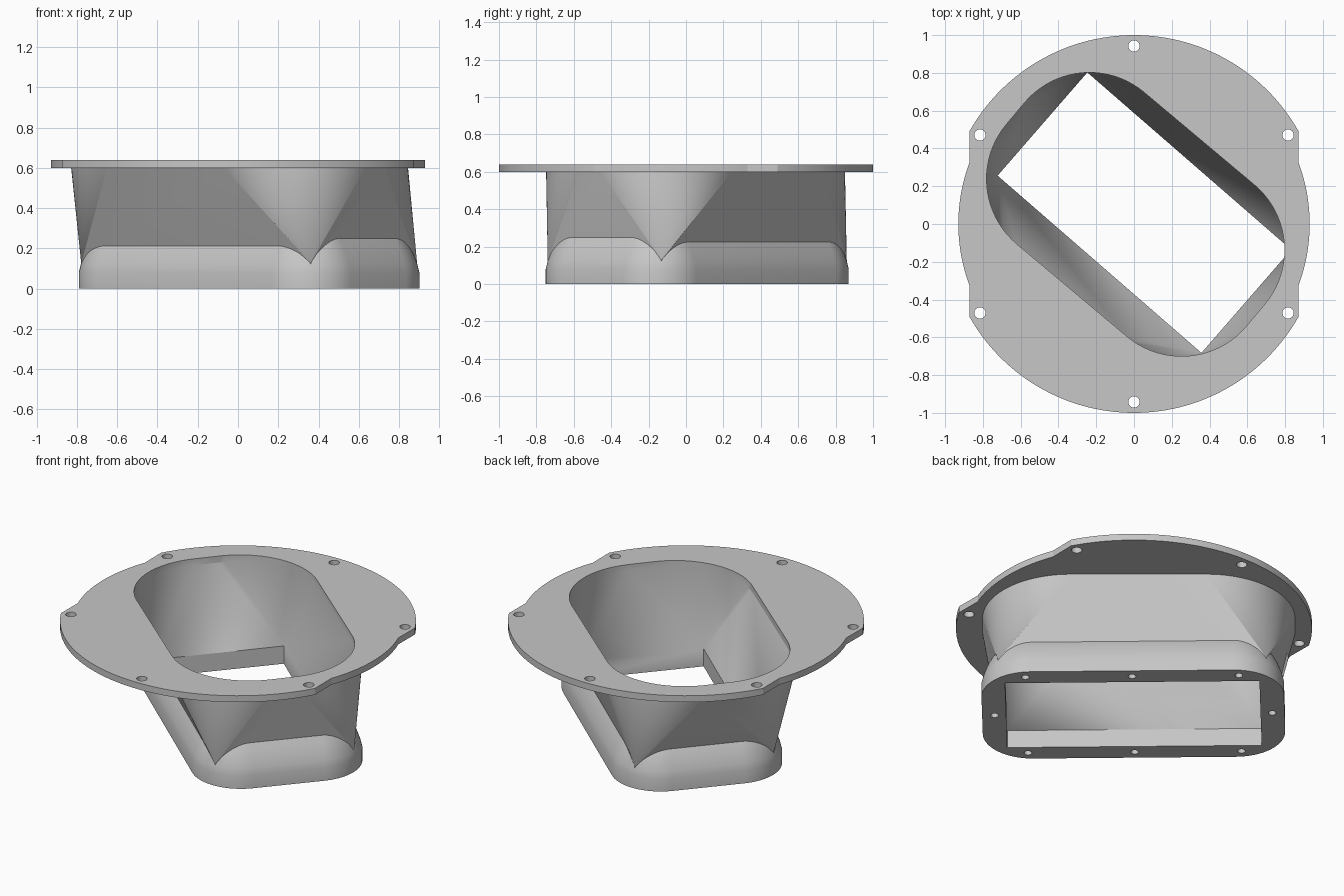
import bpy, bmesh
from math import sin, cos, pi, radians
from mathutils import Matrix, Vector

cube = bpy.data.objects.get("Cube")
if cube:
    bpy.data.objects.remove(cube)

LOW = (0.055, 0.06, -41)      # centre and turn of the lower opening
HIGH = (0.008, 0.051, -40)    # centre and turn of the upper opening

grey = bpy.data.materials.new("plain grey")
grey.use_nodes = True
colour = (0.57, 0.57, 0.57, 1)
grey.diffuse_color = colour
grey.node_tree.nodes["Principled BSDF"].inputs["Base Color"].default_value = colour


def ring(frame, half_l, half_w, r, z, steps=20):
    """Rounded rectangle, turned and placed by frame."""
    cx, cy, turn = frame
    m = Matrix.Translation((cx, cy, z)) @ Matrix.Rotation(radians(turn), 4, 'Z')
    pts = []
    for q, (sx, sy) in enumerate(((1, 1), (-1, 1), (-1, -1), (1, -1))):
        for i in range(steps + 1):
            t = (q + i / steps) * pi / 2
            pts.append(m @ Vector((sx * (half_l - r) + r * cos(t),
                                   sy * (half_w - r) + r * sin(t), 0)))
    return pts


def loft(name, rings):
    """Closed solid skinned through rings of equal length."""
    bm = bmesh.new()
    loops = [[bm.verts.new(p) for p in pts] for pts in rings]
    n = len(loops[0])
    for a, b in zip(loops, loops[1:]):
        for i in range(n):
            j = (i + 1) % n
            bm.faces.new((a[i], a[j], b[j], b[i]))
    bm.faces.new(loops[0][::-1])
    bm.faces.new(loops[-1])
    bmesh.ops.remove_doubles(bm, verts=bm.verts, dist=1e-5)
    bmesh.ops.triangulate(bm, faces=[f for f in bm.faces if len(f.verts) == 4])
    bmesh.ops.recalc_face_normals(bm, faces=bm.faces)
    mesh = bpy.data.meshes.new(name)
    bm.to_mesh(mesh)
    bm.free()
    mesh.materials.append(grey)
    ob = bpy.data.objects.new(name, mesh)
    bpy.context.collection.objects.link(ob)
    return ob


def combine(target, tool, operation):
    """Apply a boolean and remove the tool."""
    mod = target.modifiers.new("cut", 'BOOLEAN')
    mod.operation, mod.solver, mod.object = operation, 'EXACT', tool
    bpy.context.view_layer.objects.active = target
    bpy.ops.object.modifier_apply(modifier=mod.name)
    bpy.data.objects.remove(tool)


def drill(target, x, y, r, z0, z1):
    """Round screw hole."""
    rings = [[Vector((x + r * cos(k * pi / 12), y + r * sin(k * pi / 12), z))
              for k in range(24)] for z in (z0, z1)]
    combine(target, loft("drill", rings), 'DIFFERENCE')


# Round mounting plate with narrower sides
outline = []
for start, end, r, steps in ((-20.7, 20.7, 0.93, 20), (29.35, 150.65, 1, 60),
                             (159.3, 200.7, 0.93, 20), (209.35, 330.65, 1, 60)):
    for i in range(steps + 1):
        t = radians(start + (end - start) * i / steps)
        outline.append((r * cos(t), r * sin(t)))
duct = loft("duct_adapter", [[Vector((x, y, z)) for x, y in outline] for z in (0.6, 0.64)])

# Funnel wall: short upright rectangle, then spreading to the rounded opening
funnel = loft("funnel", [ring(LOW, 0.755, 0.403, 0, 0.04),
                         ring(LOW, 0.755, 0.403, 0, 0.13),
                         ring(HIGH, 0.878, 0.572, 0.498, 0.6),
                         ring(HIGH, 0.878, 0.572, 0.498, 0.62)])
combine(duct, funnel, 'UNION')

# Rounded base collar, tapering inward at the top
profile = ((0, 0), (0, 0.08), (0.01, 0.12), (0.03, 0.175), (0.05, 0.212), (0.072, 0.25), (0.1, 0.28))
collar = loft("collar", [ring(LOW, 0.85 - d, 0.488 - d, 0.282 - d, z) for d, z in profile])
combine(duct, collar, 'UNION')

# Air passage
passage = loft("passage", [ring(LOW, 0.715, 0.362, 0, -0.02),
                           ring(LOW, 0.715, 0.362, 0, 0.11),
                           ring(HIGH, 0.83, 0.524, 0.45, 0.6),
                           ring(HIGH, 0.83, 0.524, 0.45, 0.66)])
combine(duct, passage, 'DIFFERENCE')

# Plate screw holes
for k in range(6):
    t = radians(30 + 60 * k)
    drill(duct, 0.942 * cos(t), 0.942 * sin(t), 0.03, 0.55, 0.7)

# Blind screw holes under the collar
spots = [(u, v) for u in (-0.6, 0, 0.6) for v in (-0.425, 0.425)] + [(-0.78, 0), (0.78, 0)]
turn = Matrix.Rotation(radians(LOW[2]), 3, 'Z')
for u, v in spots:
    p = turn @ Vector((u, v, 0))
    drill(duct, p.x + LOW[0], p.y + LOW[1], 0.022, -0.02, 0.08)

# Smooth curved walls, keep edges sharp
bpy.ops.object.select_all(action='DESELECT')
duct.select_set(True)
bpy.context.view_layer.objects.active = duct
bpy.ops.object.shade_smooth_by_angle(angle=radians(15))
